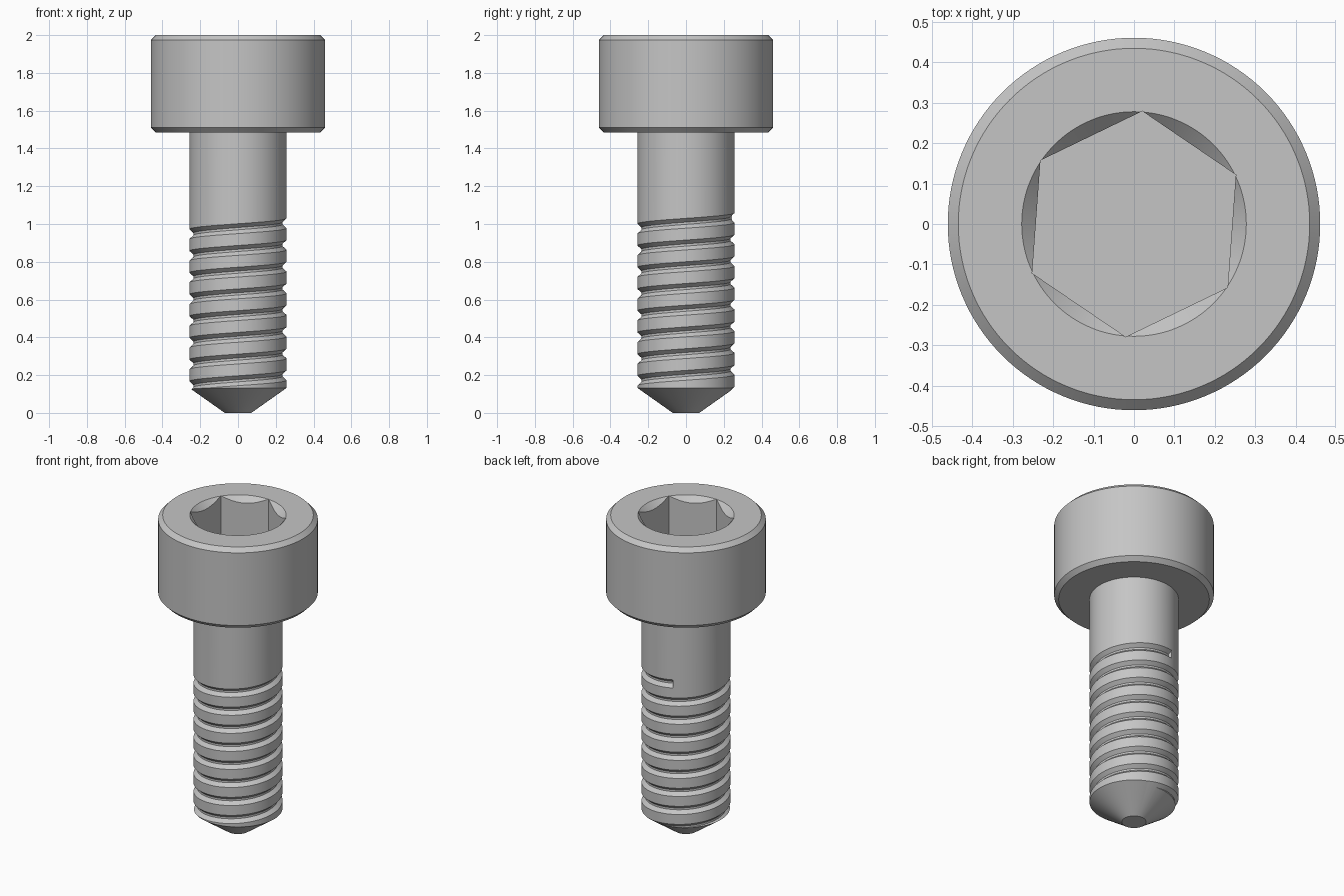
import bpy, bmesh, math
from mathutils import Matrix

SEGMENTS = 128
PITCH = 0.115
SHANK_R = 0.257

if "Cube" in bpy.data.objects:
    bpy.data.objects.remove(bpy.data.objects["Cube"], do_unlink=True)

steel = bpy.data.materials.new("grey steel")
steel.use_nodes = True
GREY = (0.56, 0.56, 0.56, 1)
steel.diffuse_color = GREY
steel.node_tree.nodes["Principled BSDF"].inputs["Base Color"].default_value = GREY


def make_object(name, bm):
    bmesh.ops.recalc_face_normals(bm, faces=bm.faces)
    mesh = bpy.data.meshes.new(name)
    bm.to_mesh(mesh)
    bm.free()
    mesh.materials.append(steel)
    obj = bpy.data.objects.new(name, mesh)
    bpy.context.collection.objects.link(obj)
    return obj


def bridge(bm, rings):
    """Closed solid skinned over a list of equal rings of points."""
    rows = [[bm.verts.new(p) for p in ring] for ring in rings]
    n = len(rows[0])
    for a, b in zip(rows, rows[1:]):
        for i in range(n):
            j = (i + 1) % n
            bm.faces.new((a[i], a[j], b[j], b[i]))
    bm.faces.new(rows[0])
    bm.faces.new(rows[-1])


def polar(r, angle, z):
    return (r * math.cos(angle), r * math.sin(angle), z)


def lathe(name, profile, sides=SEGMENTS, turn=0.0):
    bm = bmesh.new()
    bridge(bm, [[polar(r, turn + math.tau * i / sides, z) for i in range(sides)]
                for r, z in profile])
    return make_object(name, bm)


def carve(obj, cutters):
    """Cut the helpers out of obj, then shade it smooth with sharp edges."""
    for cutter in cutters:
        cutter.hide_render = True
        mod = obj.modifiers.new("cut", 'BOOLEAN')
        mod.operation = 'DIFFERENCE'
        mod.solver = 'EXACT'
        mod.object = cutter
    graph = bpy.context.evaluated_depsgraph_get()
    obj_mesh = bpy.data.meshes.new_from_object(obj.evaluated_get(graph))
    obj.modifiers.clear()
    obj.data = obj_mesh
    for cutter in cutters:
        bpy.data.objects.remove(cutter, do_unlink=True)
    bpy.ops.object.select_all(action='DESELECT')
    obj.select_set(True)
    bpy.context.view_layer.objects.active = obj
    bpy.ops.object.shade_smooth_by_angle(angle=math.radians(25))


# Head: chamfered cylinder with a countersunk hexagonal socket
head = lathe("head", [(0.435, 1.485), (0.461, 1.511), (0.461, 1.974), (0.435, 2.0)])
hexagon = lathe("socket_cutter", [(0.28, 1.72), (0.28, 2.1)], 6, math.radians(25.8))
countersink = lathe("countersink_cutter", [(0.218, 1.94), (0.298, 2.02)])
carve(head, [hexagon, countersink])

# Shank: cylinder with a conical tip, tucked into the head
shank = lathe("threaded_shank", [(0.07, 0), (SHANK_R, 0.132), (SHANK_R, 1.55)])

# Thread: one helical groove, ending abruptly below the plain shank
root, outer = 0.235, 0.279
section = [(root, -0.006), (outer, -0.046), (outer, 0.046), (root, 0.006)]
steps = 72
end = math.radians(108)
start = end - 8.6 * math.tau
count = int(8.6 * steps)
bm = bmesh.new()
rings = []
for k in range(count + 1):
    a = start + (end - start) * k / count
    z = 1.004 + PITCH * a / math.tau
    rings.append([polar(r, a, z + dz) for r, dz in section])
bridge(bm, rings)
groove = make_object("groove_cutter", bm)
carve(shank, [groove])
